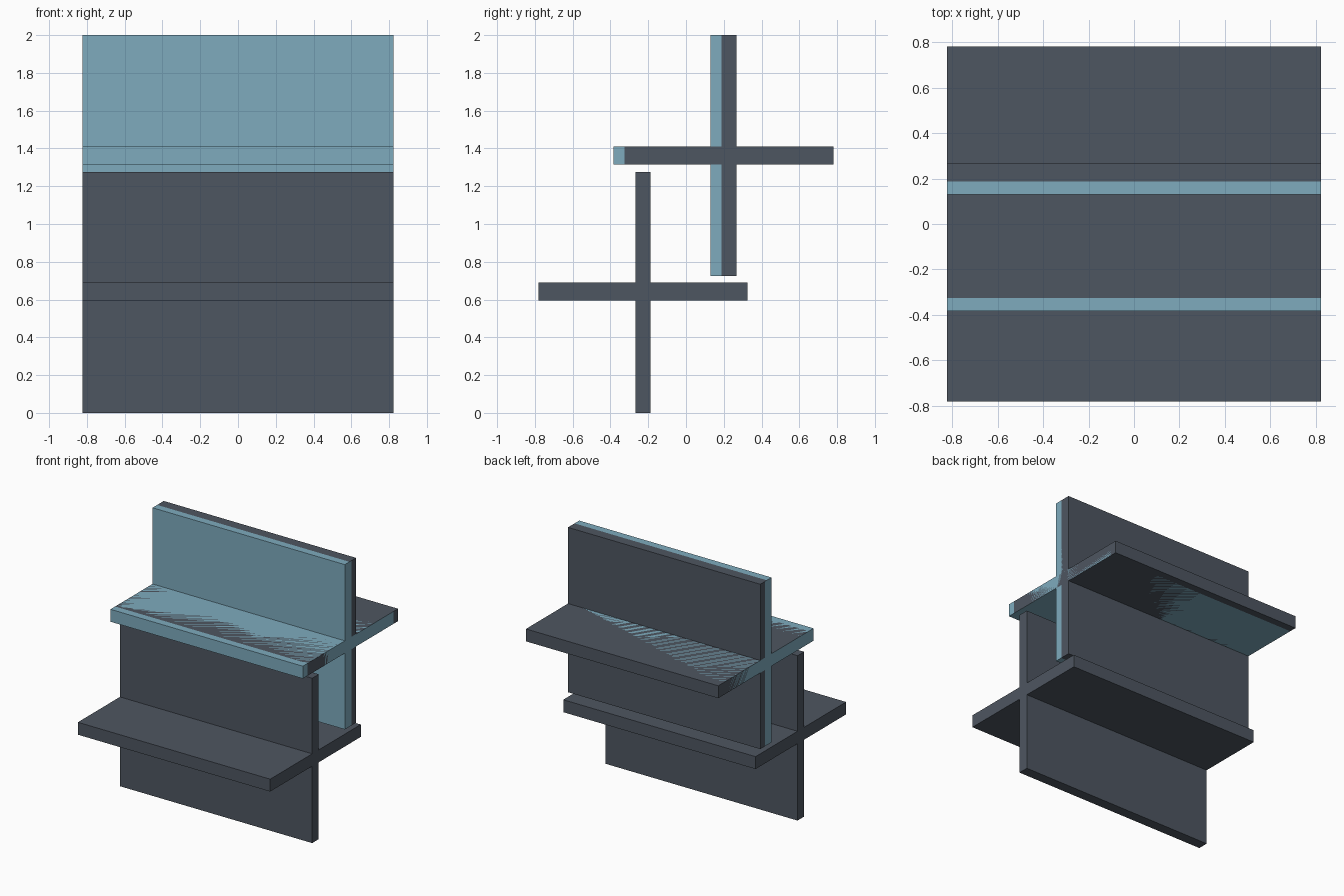
import bpy
import bmesh

if "Cube" in bpy.data.objects:
    bpy.data.objects.remove(bpy.data.objects["Cube"])

HALF_LENGTH = 0.822   # half extent along x
ARM_Y = 0.553         # half depth of the shelf
ARM_Z = 0.637         # half height of the upright
HALF_UPRIGHT = 0.04   # half thickness of the upright
HALF_SHELF = 0.048    # half thickness of the shelf


def material(name, color):
    mat = bpy.data.materials.new(name)
    mat.diffuse_color = color
    mat.use_nodes = True
    mat.node_tree.nodes["Principled BSDF"].inputs["Base Color"].default_value = mat.diffuse_color
    return mat


def cross_prism(name, cy, cz, shelf_z, mat):
    """Plus-shaped profile in the yz plane, extruded along x."""
    a, b, t, s = ARM_Y, ARM_Z, HALF_UPRIGHT, HALF_SHELF
    d = shelf_z - cz
    profile = [(t, -b), (t, d - s), (a, d - s), (a, d + s), (t, d + s), (t, b),
               (-t, b), (-t, d + s), (-a, d + s), (-a, d - s), (-t, d - s), (-t, -b)]
    bm = bmesh.new()
    face = bm.faces.new([bm.verts.new((-HALF_LENGTH, cy + y, cz + z)) for y, z in profile])
    out = bmesh.ops.extrude_face_region(bm, geom=[face], use_keep_orig=True)
    verts = [v for v in out["geom"] if isinstance(v, bmesh.types.BMVert)]
    bmesh.ops.translate(bm, verts=verts, vec=(2 * HALF_LENGTH, 0, 0))
    bmesh.ops.recalc_face_normals(bm, faces=bm.faces)
    mesh = bpy.data.meshes.new(name)
    bm.to_mesh(mesh)
    bm.free()
    mesh.materials.append(mat)
    obj = bpy.data.objects.new(name, mesh)
    bpy.context.collection.objects.link(obj)
    return obj


slate = material("slate", (0.076, 0.093, 0.119, 1))
blue = material("pale_blue", (0.209, 0.407, 0.515, 1))

# Two dark crosses, staggered so their arms interlock
cross_prism("lower_cross", -0.228, 0.637, 0.642, slate)
cross_prism("upper_cross", 0.227, 1.363, 1.363, slate)

# Blue cross overlapping the upper one, offset toward the front
cross_prism("blue_backing_cross", 0.170, 1.363, 1.363, blue)
